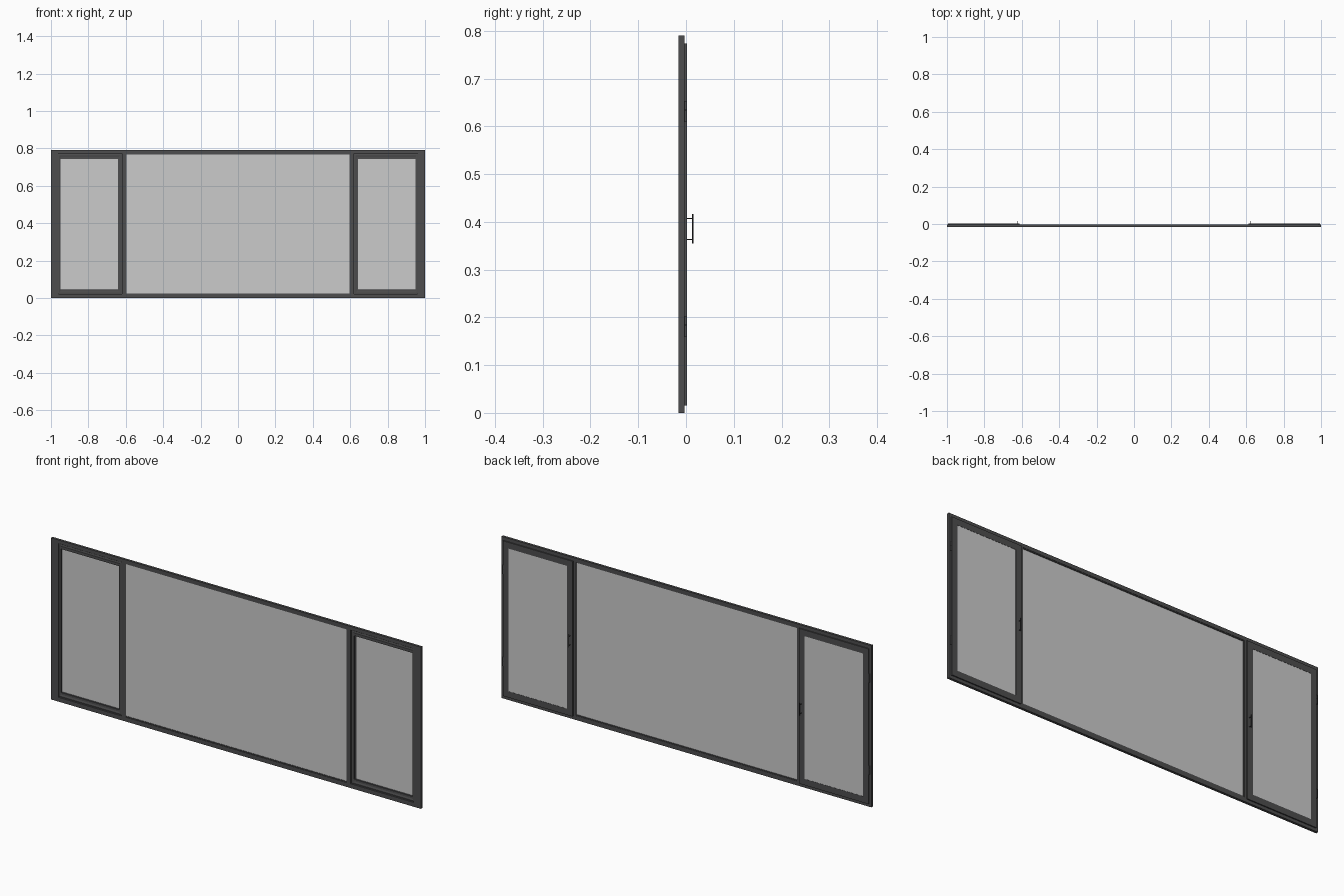
import bpy, bmesh, math
from mathutils import Matrix, Vector

if "Cube" in bpy.data.objects:
    bpy.data.objects.remove(bpy.data.objects["Cube"])


def material(name, color):
    m = bpy.data.materials.new(name)
    m.diffuse_color = color
    m.use_nodes = True
    m.node_tree.nodes["Principled BSDF"].inputs["Base Color"].default_value = m.diffuse_color
    return m


DARK = material("dark_metal", (0.075, 0.075, 0.077, 1))
BLACK = material("black_metal", (0.03, 0.03, 0.032, 1))
GLASS = material("grey_glass", (0.55, 0.55, 0.55, 0.4))


def finish(bm, name, mat):
    bmesh.ops.recalc_face_normals(bm, faces=bm.faces)
    me = bpy.data.meshes.new(name)
    bm.to_mesh(me)
    bm.free()
    me.materials.append(mat)
    ob = bpy.data.objects.new(name, me)
    bpy.context.collection.objects.link(ob)
    return ob


def box(name, x, y, z, mat):
    bm = bmesh.new()
    lo, hi = zip(x, y, z)
    size = [b - a for a, b in zip(lo, hi)]
    mid = [(a + b) / 2 for a, b in zip(lo, hi)]
    bmesh.ops.create_cube(bm, size=1, matrix=Matrix.Translation(mid) @ Matrix.Diagonal((*size, 1)))
    return finish(bm, name, mat)


def ring(name, x, z, profile, mat):
    """Mitred frame: profile points (inset, y) swept round the rectangle x, z."""
    bm = bmesh.new()
    loops = [[bm.verts.new((cx, y, cz)) for cx, cz in (
        (x[0] + d, z[0] + d), (x[1] - d, z[0] + d), (x[1] - d, z[1] - d), (x[0] + d, z[1] - d))]
        for d, y in profile]
    for i, a in enumerate(loops):
        b = loops[(i + 1) % len(loops)]
        for k in range(4):
            n = (k + 1) % 4
            bm.faces.new((a[k], a[n], b[n], b[k]))
    return finish(bm, name, mat)


def rod(name, p, q, r, mat):
    p, q = Vector(p), Vector(q)
    bm = bmesh.new()
    rot = (q - p).to_track_quat('Z', 'Y').to_matrix().to_4x4()
    bmesh.ops.create_cone(bm, cap_ends=True, segments=16, radius1=r, radius2=r,
                          depth=(q - p).length, matrix=Matrix.Translation((p + q) / 2) @ rot)
    ob = finish(bm, name, mat)
    bpy.context.view_layer.objects.active = ob
    ob.select_set(True)
    bpy.ops.object.shade_smooth_by_angle()
    ob.select_set(False)
    return ob


H = 0.79
F0, F1 = -0.0155, -0.0035     # frame front and back

# fixed outer frame
box("frame_bottom_rail", (-1, 1), (F0, F1), (0, 0.021), DARK)
box("frame_top_rail", (-1, 1), (F0, F1), (H - 0.018, H), DARK)

# fixed central pane with glazing bead
ring("centre_glazing_bead", (-0.602, 0.602), (0.02, H - 0.017),
     [(0, -0.013), (0.005, -0.013), (0.005, -0.005), (0, -0.005)], DARK)
box("centre_glass", (-0.599, 0.599), (-0.0105, -0.0085), (0.022, H - 0.019), GLASS)

for side, s in (("left", -1), ("right", 1)):
    def sx(a, b):
        return tuple(sorted((s * a, s * b)))

    # jamb and mullion
    box(side + "_jamb", sx(0.96, 1), (F0, F1), (0.021, H - 0.018), DARK)
    box(side + "_mullion", sx(0.601, 0.619), (F0, F1), (0.021, H - 0.018), DARK)

    # opening sash: flange laps over the back of the frame, body sits in the opening
    ring(side + "_sash_flange", sx(0.612, 0.988), (0.015, 0.773),
         [(0, F1), (0.03, F1), (0.03, 0.002), (0, 0.002)], DARK)
    box(side + "_sash_glass", sx(0.636, 0.96), (-0.001, 0.001), (0.043, 0.748), GLASS)
    ring(side + "_sash_body", sx(0.622, 0.962), (0.023, 0.769),
         [(0, -0.0105), (0.006, -0.0115), (0.012, -0.0095), (0.012, F1), (0, F1)], DARK)
    for part, z in (("lower", (0.023, 0.045)), ("upper", (0.746, 0.769))):
        box(f"{side}_sash_{part}_rail", sx(0.63, 0.958), (-0.0095, F1), z, DARK)

    # pull handle on the inner stile
    hx = s * 0.624
    rod(side + "_handle_grip", (hx, 0.0141, 0.355), (hx, 0.0141, 0.416), 0.0014, BLACK)
    for part, z in (("lower", 0.363), ("upper", 0.407)):
        rod(f"{side}_handle_{part}_post", (hx, 0.0015, z), (hx, 0.0141, z), 0.0014, BLACK)

    # two-knuckle hinges on the outer edge
    for part, z in (("lower", 0.18), ("upper", 0.63)):
        for name, a, b in (("bottom", -0.02, 0.0035), ("top", 0.0045, 0.022)):
            rod(f"{side}_{part}_hinge_{name}_knuckle", (s * 0.991, -0.0005, z + a),
                (s * 0.991, -0.0005, z + b), 0.003, DARK)
